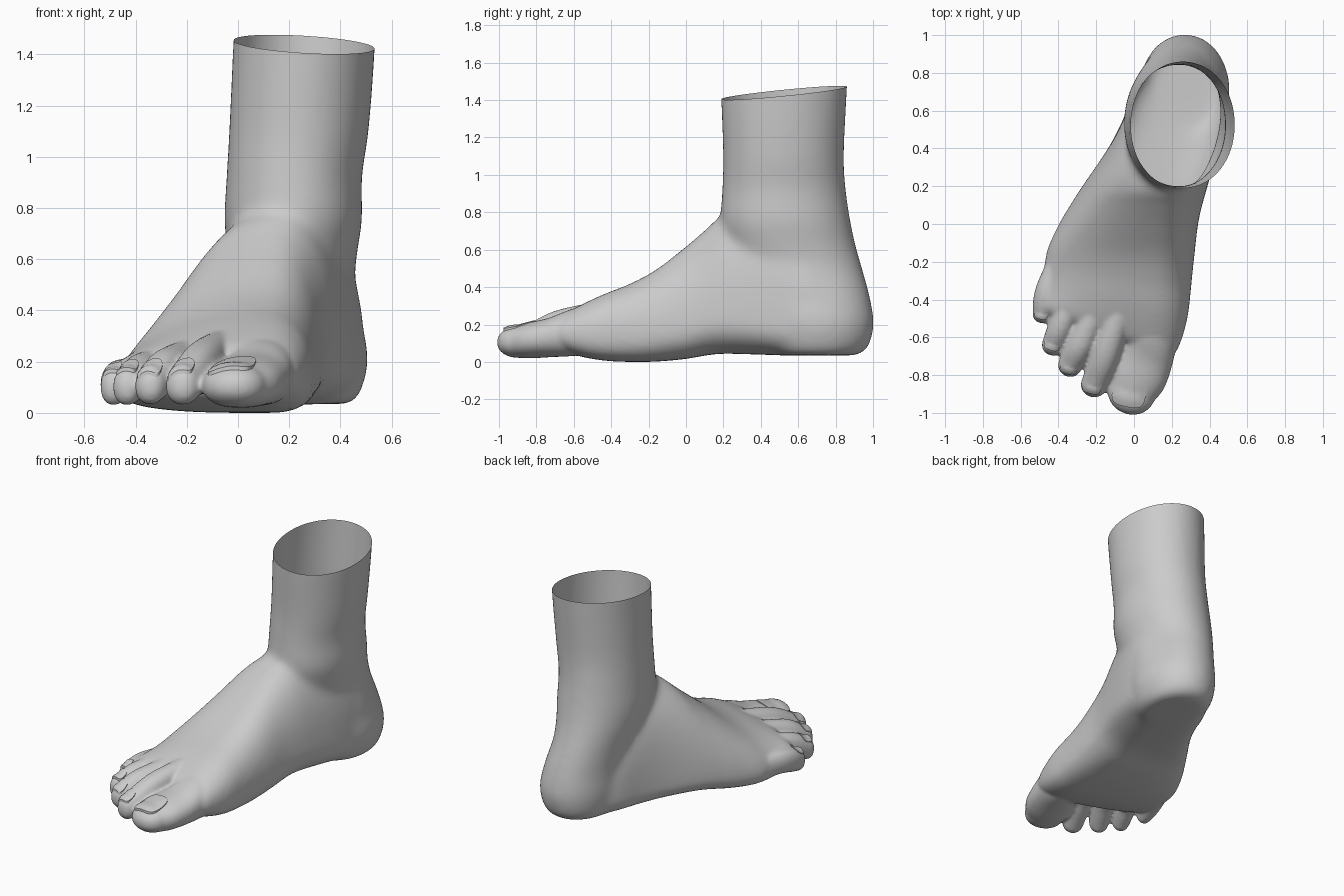
import bpy, bmesh, math
from mathutils import Vector
from mathutils.bvhtree import BVHTree

if "Cube" in bpy.data.objects:
    bpy.data.objects.remove(bpy.data.objects["Cube"])

skin = bpy.data.materials.new("plain grey")
skin.diffuse_color = (0.6, 0.6, 0.6, 1)
skin.use_nodes = True
skin.node_tree.nodes["Principled BSDF"].inputs["Base Color"].default_value = skin.diffuse_color


def resample(rows, n):
    """Catmull-Rom through rows of numbers, n steps per span."""
    out = []
    for i in range(len(rows) - 1):
        p0, p1 = rows[max(i - 1, 0)], rows[i]
        p2, p3 = rows[i + 1], rows[min(i + 2, len(rows) - 1)]
        for k in range(n):
            t = k / n
            out.append([0.5 * (2 * b + (c - a) * t + (2 * a - 5 * b + 4 * c - d) * t * t
                               + (3 * b - a - 3 * c + d) * t ** 3)
                        for a, b, c, d in zip(p0, p1, p2, p3)])
    return out + [list(rows[-1])]


def arc(n_exp, t):
    """Point of a unit superellipse."""
    c, s = math.cos(t), math.sin(t)
    return (math.copysign(abs(c) ** (2 / n_exp), c),
            math.copysign(abs(s) ** (2 / n_exp), s))


def loft(bm, rings):
    part = bmesh.new()
    vs = [[part.verts.new(p) for p in r] for r in rings]
    n = len(rings[0])
    for a, b in zip(vs, vs[1:]):
        for i in range(n):
            j = (i + 1) % n
            part.faces.new((a[i], a[j], b[j], b[i]))
    part.faces.new(vs[0][::-1])
    part.faces.new(vs[-1])
    bmesh.ops.recalc_face_normals(part, faces=part.faces)
    tmp = bpy.data.meshes.new("tmp")
    part.to_mesh(tmp)
    part.free()
    bm.from_mesh(tmp)
    bpy.data.meshes.remove(tmp)


def fuse(bm, voxel, smooth):
    """Merge overlapping solids into one softened skin; returns a mesh."""
    mesh = bpy.data.meshes.new("raw")
    bm.to_mesh(mesh)
    bm.free()
    ob = bpy.data.objects.new("raw", mesh)
    bpy.context.collection.objects.link(ob)
    rm = ob.modifiers.new("fuse", 'REMESH')
    rm.mode, rm.voxel_size = 'VOXEL', voxel
    sm = ob.modifiers.new("soften", 'SMOOTH')
    sm.factor, sm.iterations = 0.5, smooth
    bpy.context.view_layer.update()
    out = bpy.data.meshes.new_from_object(ob.evaluated_get(bpy.context.evaluated_depsgraph_get()))
    bpy.data.objects.remove(ob)
    return out


STEPS = 40
ANGLES = [2 * math.pi * (i + 0.5) / STEPS for i in range(STEPS)]
bm = bmesh.new()

# Leg and heel: level sections  z, x0, x1, y0, y1
leg = [(0.03, .1, .435, .5, .91), (0.075, .055, .478, .44, .975), (0.2, .03, .508, .4, 1.005),
       (0.35, .02, .485, .35, .983), (0.5, -.01, .457, .28, .942), (0.62, -.04, .466, .22, .908),
       (0.75, -.054, .485, .185, .88), (0.92, -.045, .485, .193, .855),
       (1.1, -.035, .511, .198, .845), (1.42, -.02, .535, .186, .86), (1.6, -.01, .537, .186, .867)]
rings = []
for z, x0, x1, y0, y1 in resample(leg, 5):
    ring = []
    for t in ANGLES:
        c, s = arc(2.05, t)
        ring.append(((x0 + x1) / 2 + c * (x1 - x0) / 2, (y0 + y1) / 2 + s * (y1 - y0) / 2, z))
    rings.append(ring)
loft(bm, rings)

# Instep: upright sections
# y, x left, x right, z low, z high, ridge x, slant, inner sole roundness, upper roundness
foot = [(.9, .11, .445, .045, .35, .27, 0, 3, 2.2), (.7, .0, .494, .03, .6, .24, 0, 3, 2.4),
        (.55, -.06, .476, .03, .75, .22, 0, 2.7, 2.7), (.4, -.138, .445, .035, .8, .19, 0, 2.3, 2.5),
        (.2, -.275, .39, .04, .78, .17, 0, 2.0, 2.0), (.1, -.34, .362, .03, .7, .15, 0, 2.0, 1.9),
        (0, -.4, .34, .012, .615, .14, 0, 2.2, 1.85), (-.16, -.46, .32, -.002, .49, .12, .06, 2.6, 1.85),
        (-.3, -.48, .304, -.004, .415, .1, .13, 3, 1.85), (-.44, -.495, .288, .003, .36, .09, .2, 3, 1.9),
        (-.57, -.51, .255, .025, .3, .06, .27, 2.6, 2.0), (-.66, -.505, .215, .055, .25, .02, .34, 2.3, 2.1),
        (-.7, -.46, .16, .09, .19, .0, .38, 2, 2)]
rings = []
for y, xl, xr, zb, zt, xm, slant, sole, up_n in resample(foot, 5):
    ring = []
    for t in ANGLES:
        right, up = math.cos(t) > 0, math.sin(t) > 0
        c, s = arc((up_n + .2 if right else up_n) if up else (sole if right else 3), t)
        zm = zb + min((zt - zb) * .45, .17 if right else .11)
        x = xm + c * ((xr - xm) if right else (xm - xl))
        z = zm + s * ((zt - zm) if up else (zm - zb))
        ring.append((x, y + slant * (.1 - x), z))
    rings.append(ring)
loft(bm, rings)
body = fuse(bm, 0.02, 16)
bm = bmesh.new()
bm.from_mesh(body)

# Toes: stations  x, y, z, half width, half height (last one gets a rounded tip)
toes = [
    [(.1, -.4, .19, .13, .14), (.09, -.6, .155, .137, .127), (.055, -.72, .128, .15, .106),
     (.015, -.82, .113, .152, .097), (-.013, -.892, .104, .128, .086)],
    [(-.05, -.4, .25, .06, .08), (-.128, -.63, .205, .073, .083), (-.17, -.75, .16, .075, .088),
     (-.214, -.855, .106, .069, .079)],
    [(-.16, -.35, .22, .055, .08), (-.255, -.58, .178, .07, .083), (-.303, -.68, .146, .07, .087),
     (-.341, -.752, .106, .063, .077)],
    [(-.27, -.27, .175, .055, .08), (-.36, -.48, .157, .066, .08), (-.403, -.58, .13, .065, .083),
     (-.432, -.645, .1, .057, .075)],
    [(-.39, -.17, .125, .05, .08), (-.45, -.33, .13, .064, .077), (-.474, -.42, .115, .062, .079),
     (-.486, -.48, .098, .051, .073)],
]
for toe in toes:
    path = resample(toe, 5)
    a, b = path[-3], path[-1]
    d = Vector((b[0] - a[0], b[1] - a[1], (b[2] - a[2]) * .3)).normalized()
    x, y, z, w, h = b
    for k in range(1, 8):
        f = k / 8 * math.pi / 2
        q = Vector((x, y, z)) + d * (.92 * w * math.sin(f))
        path.append([*q, w * math.cos(f), h * math.cos(f)])
    rings = []
    for i, (x, y, z, w, h) in enumerate(path):
        a, b = path[max(i - 1, 0)], path[min(i + 1, len(path) - 1)]
        side = Vector((-(b[1] - a[1]), b[0] - a[0], 0)).normalized()
        ring = []
        for t in ANGLES:
            c, s = arc(2.2, t)
            ring.append(Vector((x, y, z)) + side * (c * w) + Vector((0, 0, s * h)))
        rings.append(ring)
    loft(bm, rings)
skin_mesh = fuse(bm, 0.0115, 7)

# Slice the leg open along a tilted plane and rest the sole on the ground
bm = bmesh.new()
bm.from_mesh(skin_mesh)
bmesh.ops.bisect_plane(bm, geom=bm.verts[:] + bm.edges[:] + bm.faces[:], dist=1e-5,
                       plane_co=(.25, .52, 1.435), plane_no=Vector((.06, -.1, 1)).normalized(),
                       clear_outer=True)
low = min(v.co.z for v in bm.verts)
bmesh.ops.translate(bm, verts=bm.verts[:], vec=(0, 0, -low))
for f in bm.faces:
    f.smooth = True
    f.material_index = 0
tree = BVHTree.FromBMesh(bm)
bm.to_mesh(skin_mesh)
bm.free()
skin_mesh.materials.clear()
skin_mesh.materials.append(skin)
bpy.context.collection.objects.link(bpy.data.objects.new("foot", skin_mesh))

# Nails: rounded plates draped on the toe tips  x, y, half width, half length, turn
nails = [("big", -.024, -.886, .09, .084, -.2), ("second", -.222, -.858, .05, .042, -.25),
         ("third", -.344, -.758, .047, .038, -.3), ("fourth", -.432, -.634, .042, .036, -.3),
         ("little", -.49, -.473, .035, .032, -.25)]
for name, nx, ny, hw, hl, turn in nails:
    bm = bmesh.new()

    def drape(u, v):
        px, py = u * hw, v * hl
        x = nx + px * math.cos(turn) - py * math.sin(turn)
        y = ny + px * math.sin(turn) + py * math.cos(turn)
        hit = tree.ray_cast(Vector((x, y, .6)), Vector((0, 0, -1)))[0]
        z = hit.z if hit else .1
        return bm.verts.new((x, y, z + .006 + .01 * max(0, -v)))

    centre = drape(0, 0)
    loops = [[drape(*(r * q for q in arc(3.5, 2 * math.pi * i / 28))) for i in range(28)]
             for r in (.25, .5, .75, 1)]
    for i in range(28):
        j = (i + 1) % 28
        bm.faces.new((centre, loops[0][i], loops[0][j]))
        for a, b in zip(loops, loops[1:]):
            bm.faces.new((a[i], b[i], b[j], a[j]))
    for f in bm.faces:
        f.smooth = True
    # turned-down rim that sinks into the toe
    top = [v.co.copy() for v in loops[-1]]
    edge = [bm.verts.new(p) for p in top]
    rim = [bm.verts.new(p - Vector((0, 0, .022))) for p in top]
    for i in range(28):
        j = (i + 1) % 28
        bm.faces.new((edge[i], rim[i], rim[j], edge[j]))
    m = bpy.data.meshes.new(name + "_toe_nail")
    bm.to_mesh(m)
    bm.free()
    m.materials.append(skin)
    bpy.context.collection.objects.link(bpy.data.objects.new(name + "_toe_nail", m))
